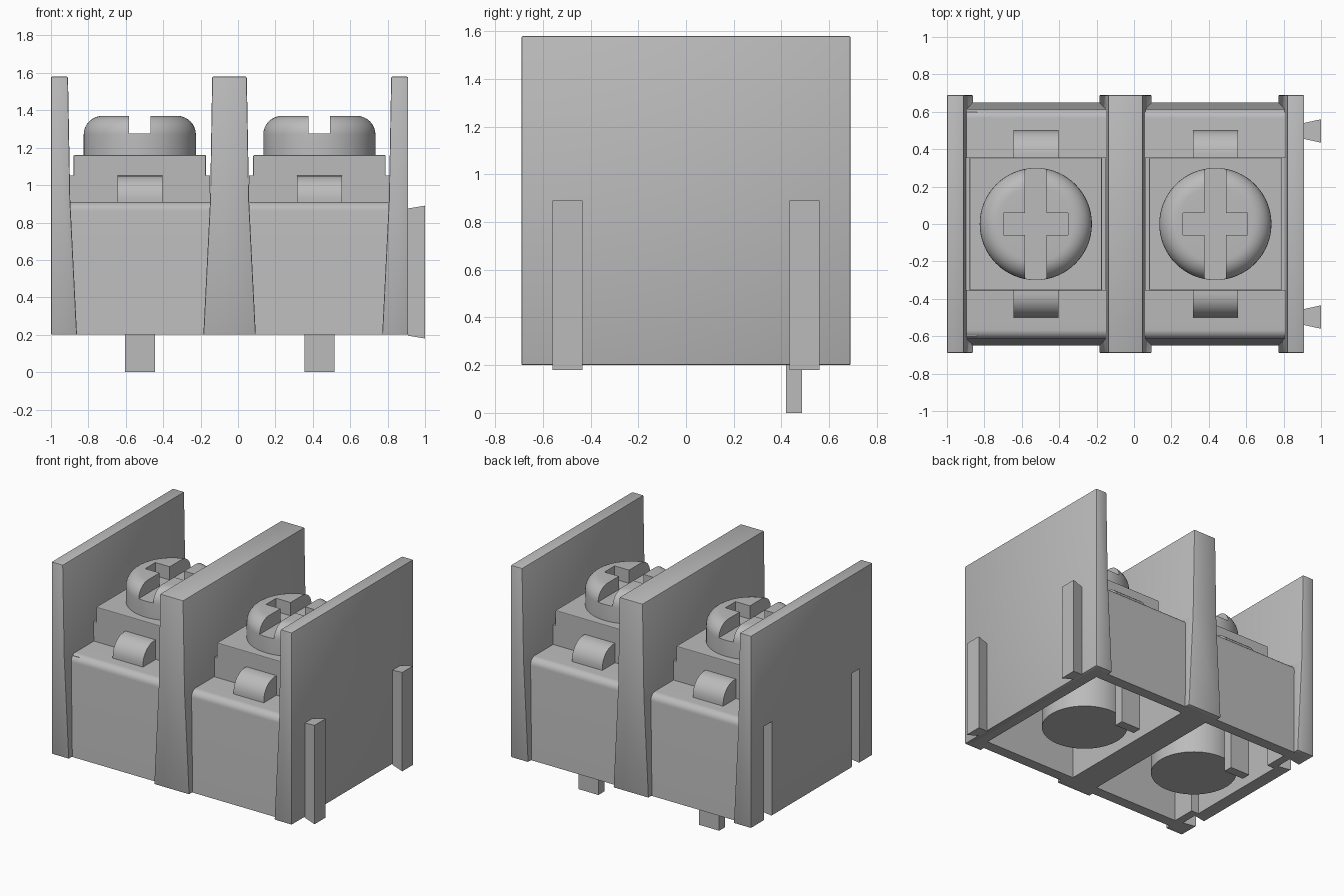
import bpy, bmesh
from math import pi, sin, cos
from mathutils import Vector

old = bpy.data.objects.get("Cube")
if old:
    bpy.data.objects.remove(old, do_unlink=True)

grey = bpy.data.materials.new("plain grey")
grey.use_nodes = True
GREY = (0.5, 0.5, 0.5, 1)
grey.diffuse_color = GREY
grey.node_tree.nodes["Principled BSDF"].inputs["Base Color"].default_value = GREY

BAYS = (-0.525, 0.435)
BASE = 0.2


def finish(name, bm):
    bmesh.ops.recalc_face_normals(bm, faces=bm.faces)
    mesh = bpy.data.meshes.new(name)
    bm.to_mesh(mesh)
    bm.free()
    mesh.materials.append(grey)
    obj = bpy.data.objects.new(name, mesh)
    bpy.context.collection.objects.link(obj)
    return obj


def box(name, x, y, z):
    bm = bmesh.new()
    bmesh.ops.create_cube(bm, size=1)
    for v in bm.verts:
        v.co = [lo + (c + 0.5) * (hi - lo) for c, (lo, hi) in zip(v.co, (x, y, z))]
    return finish(name, bm)


def prism(name, pts, axis, lo, hi):
    """Extrude a (side, z) outline along x or y."""
    bm = bmesh.new()
    place = (lambda p: (lo, p[0], p[1])) if axis == "x" else (lambda p: (p[0], lo, p[1]))
    face = bm.faces.new([bm.verts.new(place(p)) for p in pts])
    out = bmesh.ops.extrude_face_region(bm, geom=[face])
    step = Vector((hi - lo, 0, 0) if axis == "x" else (0, hi - lo, 0))
    bmesh.ops.translate(bm, vec=step, verts=[g for g in out["geom"] if isinstance(g, bmesh.types.BMVert)])
    return finish(name, bm)


def lathe(name, profile, x):
    bm = bmesh.new()
    verts = [bm.verts.new((r, 0, z)) for r, z in profile]
    edges = [bm.edges.new(pair) for pair in zip(verts, verts[1:])]
    bmesh.ops.spin(bm, geom=verts + edges, cent=(0, 0, 0), axis=(0, 0, 1), angle=2 * pi, steps=64)
    bmesh.ops.remove_doubles(bm, verts=bm.verts, dist=1e-4)
    bmesh.ops.translate(bm, vec=(x, 0, 0), verts=bm.verts)
    return finish(name, bm)


def arc(cx, cz, r, sign=1, n=8):
    return [(cx + sign * r * cos(pi / 2 * i / n), cz + r * sin(pi / 2 * i / n)) for i in range(n + 1)]


def bake(obj):
    dg = bpy.context.evaluated_depsgraph_get()
    mesh = bpy.data.meshes.new_from_object(obj.evaluated_get(dg))
    obj.modifiers.clear()
    obj.data = mesh


def combine(obj, other, op):
    mod = obj.modifiers.new("combine", "BOOLEAN")
    mod.operation, mod.solver, mod.object = op, "EXACT", other
    bake(obj)
    bpy.data.objects.remove(other, do_unlink=True)


def bevel(obj, width):
    mod = obj.modifiers.new("bevel", "BEVEL")
    mod.width, mod.segments = width, 2
    bake(obj)


def dovetail(name, y, x0, x1, drop=0.0):
    """Bar that flares from x0 to x1."""
    bar = box(name, (x0, x1), (y - 0.0425, y + 0.0425), (BASE - 0.005 - drop, 0.875))
    for v in bar.data.vertices:
        if v.co.x > (x0 + x1) / 2:
            v.co.y += 0.02 if v.co.y > y else -0.02
            v.co.z += 0.015 if v.co.z > 0.5 else -0.015
    return bar


# Housing: drafted block with rounded top edges
front = arc(0.565, 0.86, 0.05)
back = [(-y, z) for y, z in reversed(front)]
housing = prism("housing", [(-0.65, BASE), (0.65, BASE)] + front + back, "x", -0.95, 0.86)

# Three tapered barrier walls
left_side = [(-0.861, BASE), (-0.897, 0.92), (-0.909, 1.58)]
walls = (
    [(-1, 1.58), (-1, BASE)] + left_side,
    [(-0.185, BASE), (0.095, BASE), (0.059, 0.92), (0.047, 1.58), (-0.138, 1.58), (-0.149, 0.92)],
    [(0.91, BASE), (0.91, 1.58)] + [(-0.09 - x, z) for x, z in reversed(left_side)],
)
for outline in walls:
    wall = prism("barrier_wall", outline, "y", -0.69, 0.69)
    bevel(wall, 0.007)
    combine(housing, wall, "UNION")

# Open cavities underneath
for x in BAYS:
    cavity = box("cavity_cutter", (x - 0.375, x + 0.375), (-0.57, 0.57), (0, 0.82))
    combine(housing, cavity, "DIFFERENCE")

# Dovetail grooves on one side, matching ribs on the other
for y in (-0.4975, 0.4975):
    pillar = box("groove_backing", (-0.95, -0.84), (y - 0.1, y + 0.1), (BASE, 0.9))
    combine(housing, pillar, "UNION")
    combine(housing, dovetail("groove_cutter", y, -1.01, -0.9, 0.1), "DIFFERENCE")
    dovetail("dovetail_rib", y, 0.908, 1)

parts = [housing]
for x in BAYS:
    # Clamp block and plate
    box("clamp_block", (x - 0.375, x + 0.375), (-0.355, 0.355), (0.9, 1.05))
    plate = box("clamp_plate", (x - 0.354, x + 0.354), (-0.355, 0.355), (1.04, 1.16))
    bevel(plate, 0.005)

    # Rounded tabs front and back
    for s in (-1, 1):
        outline = [(s * 0.34, 1.05), (s * 0.34, 0.9), (s * 0.5, 0.9)] + arc(s * 0.375, 0.925, 0.125, s)
        parts.append(prism("wire_tab", outline, "x", x - 0.12, x + 0.12))

    # Screw head with a cross slot
    head = lathe("screw_head", [(0, 1.15), (0.3, 1.15)] + arc(0.2, 1.27, 0.1) + [(0, 1.37)], x)
    for half_x, half_y in ((0.0575, 0.4), (0.172, 0.0575)):
        slot = box("slot_cutter", (x - half_x, x + half_x), (-half_y, half_y), (1.275, 1.5))
        combine(head, slot, "DIFFERENCE")
    parts.append(head)

    # Screw boss and solder pin below
    parts.append(lathe("screw_boss", [(0, BASE), (0.288, BASE), (0.288, 0.85), (0, 0.85)], x))
    box("solder_pin", (x - 0.08, x + 0.08), (0.42, 0.487), (0, 0.85))

# Smooth shading on curved parts, sharp edges kept
bpy.ops.object.select_all(action="DESELECT")
for obj in parts:
    obj.select_set(True)
bpy.context.view_layer.objects.active = housing
bpy.ops.object.shade_smooth_by_angle(angle=pi / 6)
